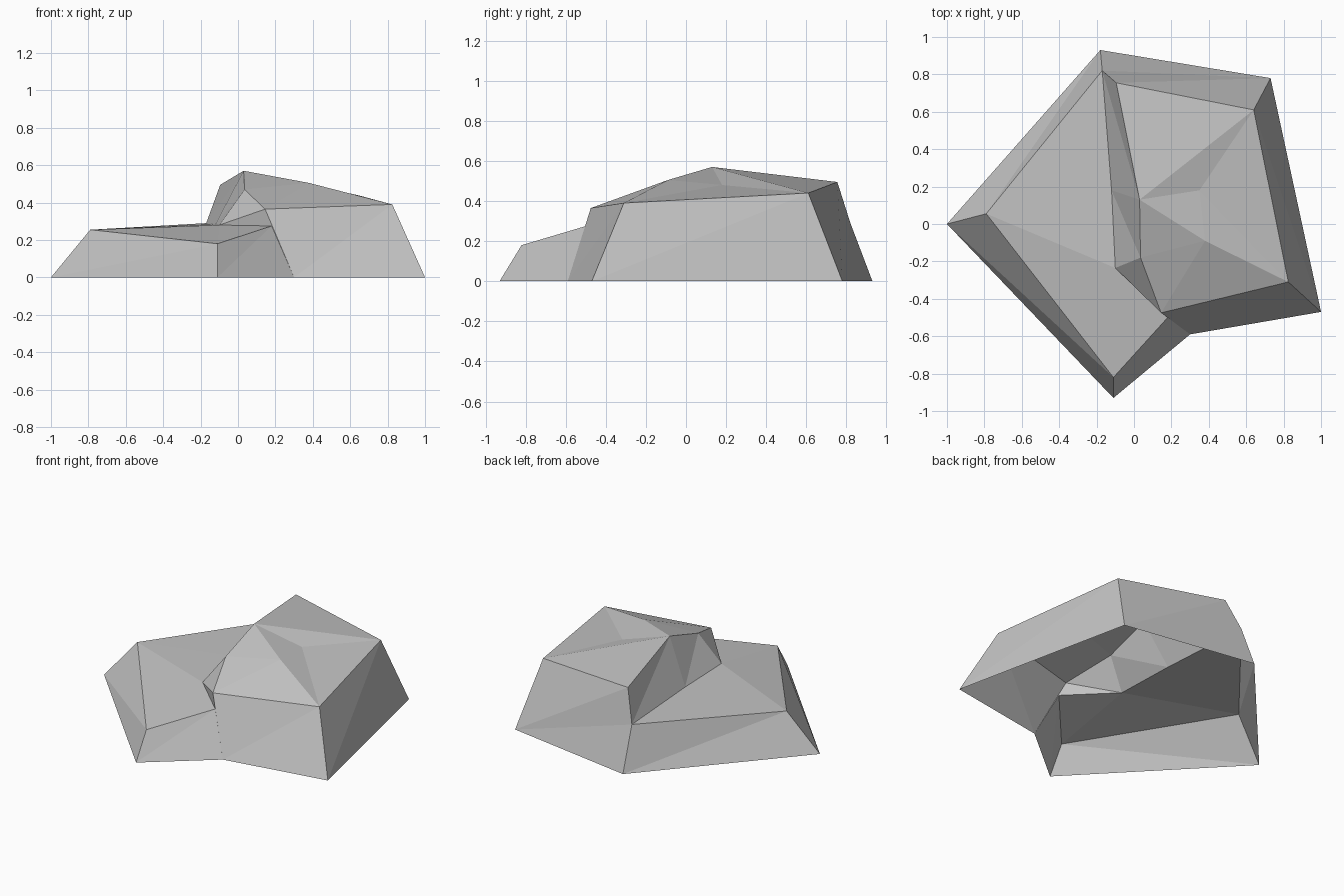
import bpy
import bmesh

if "Cube" in bpy.data.objects:
    bpy.data.objects.remove(bpy.data.objects["Cube"], do_unlink=True)

# Stone colour
stone = bpy.data.materials.new("stone_grey")
stone.use_nodes = True
colour = (0.55, 0.55, 0.55, 1)
stone.diffuse_color = colour
shader = next(n for n in stone.node_tree.nodes if n.type == "BSDF_PRINCIPLED")
shader.inputs["Base Color"].default_value = colour
shader.inputs["Roughness"].default_value = 0.9

bm = bmesh.new()


def corner(x, y, z):
    return bm.verts.new((x, y, z))


def facets(*triangles):
    for triangle in triangles:
        bm.faces.new(triangle)


# Outline on the ground
ground_west = corner(-1, 0, 0)
ground_south = corner(-.11, -.93, 0)
ground_notch = corner(.3, -.59, 0)
ground_east = corner(1, -.47, 0)
ground_northeast = corner(.73, .78, 0)
ground_north = corner(-.18, .93, 0)

# Low ledge
ledge_west = corner(-.79, .055, .255)
ledge_south = corner(-.11, -.82, .18)
ledge_notch = corner(.18, -.5, .275)
ledge_inner = corner(-.1, -.235, .28)
ledge_middle = corner(-.12, .18, .285)
ledge_north = corner(-.17, .82, .29)

# High crest
crest_notch = corner(.145, -.475, .365)
crest_east = corner(.825, -.31, .39)
crest_northeast = corner(.64, .61, .44)
crest_north = corner(-.095, .755, .495)
crest_peak = corner(.03, .13, .57)
crest_brow = corner(.035, -.18, .47)
crest_dip = corner(.35, .18, .48)
crest_ridge = corner(.38, -.09, .505)

# Sloping outer walls
facets(
    (ground_west, ground_south, ledge_south),
    (ground_west, ledge_south, ledge_west),
    (ground_south, ground_notch, ledge_notch),
    (ground_south, ledge_notch, ledge_south),
    (ground_notch, crest_notch, ledge_notch),
    (ground_notch, crest_east, crest_notch),
    (ground_notch, ground_east, crest_east),
    (ground_east, crest_northeast, crest_east),
    (ground_east, ground_northeast, crest_northeast),
    (ground_northeast, crest_north, crest_northeast),
    (ground_northeast, ledge_north, crest_north),
    (ground_northeast, ground_north, ledge_north),
    (ground_north, ledge_west, ledge_north),
    (ground_north, ground_west, ledge_west),
)

# Top of the ledge
facets(
    (ledge_west, ledge_south, ledge_inner),
    (ledge_south, ledge_notch, ledge_inner),
    (ledge_west, ledge_inner, ledge_middle),
    (ledge_west, ledge_middle, ledge_north),
)

# Step from the ledge up to the crest
facets(
    (ledge_north, crest_peak, crest_north),
    (ledge_north, ledge_middle, crest_peak),
    (ledge_middle, crest_brow, crest_peak),
    (ledge_middle, ledge_inner, crest_brow),
    (ledge_inner, crest_notch, crest_brow),
    (ledge_inner, ledge_notch, crest_notch),
)

# Top of the crest
facets(
    (crest_north, crest_peak, crest_northeast),
    (crest_peak, crest_dip, crest_northeast),
    (crest_peak, crest_ridge, crest_dip),
    (crest_dip, crest_east, crest_northeast),
    (crest_dip, crest_ridge, crest_east),
    (crest_peak, crest_brow, crest_ridge),
    (crest_brow, crest_notch, crest_ridge),
    (crest_notch, crest_east, crest_ridge),
)

# Flat-shaded, open-bottomed rock
mesh = bpy.data.meshes.new("rock")
bm.to_mesh(mesh)
bm.free()
mesh.materials.append(stone)
rock = bpy.data.objects.new("rock", mesh)
bpy.context.collection.objects.link(rock)
